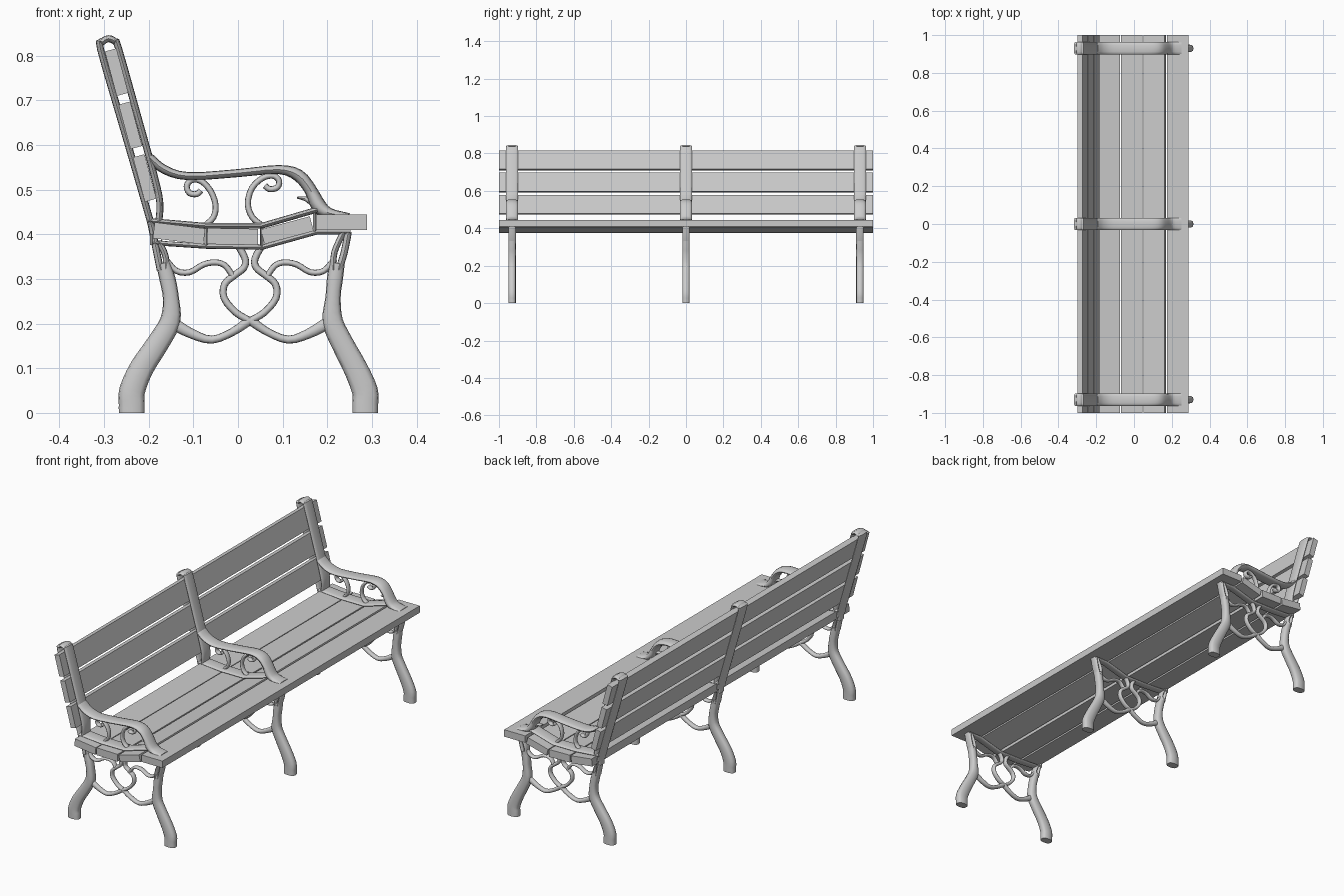
import bpy, bmesh, math
from mathutils import Vector

cube = bpy.data.objects.get("Cube")
if cube:
    bpy.data.objects.remove(cube)

grey = bpy.data.materials.new("plain_grey")
grey.use_nodes = True
colour = (0.6, 0.6, 0.6, 1)
grey.diffuse_color = colour
grey.node_tree.nodes["Principled BSDF"].inputs["Base Color"].default_value = colour


def finish(name, bm):
    bmesh.ops.recalc_face_normals(bm, faces=bm.faces)
    mesh = bpy.data.meshes.new(name)
    bm.to_mesh(mesh)
    bm.free()
    mesh.materials.append(grey)
    obj = bpy.data.objects.new(name, mesh)
    bpy.context.collection.objects.link(obj)
    return obj


def smooth_path(points, steps):
    """Catmull-Rom through (x, z, radius) points."""
    pts = [Vector(p) for p in points]
    pts = [2 * pts[0] - pts[1]] + pts + [2 * pts[-1] - pts[-2]]
    out = []
    for a, b, c, d in zip(pts, pts[1:], pts[2:], pts[3:]):
        for i in range(steps):
            t = i / steps
            out.append(0.5 * (2 * b + (c - a) * t + (2 * a - 5 * b + 4 * c - d) * t * t
                              + (3 * b - a - 3 * c + d) * t ** 3))
    return out + [pts[-2]]


def bar(name, points, half_width, radius=None, steps=3, sides=12, power=0.85):
    """Sweep a rounded section along a path in the xz plane."""
    if radius:
        points = [(x, z, radius) for x, z in points]
    path = smooth_path(points, steps)
    bm = bmesh.new()
    rings = []
    for i, p in enumerate(path):
        q, r = path[max(i - 1, 0)], path[min(i + 1, len(path) - 1)]
        tangent = Vector((r.x - q.x, r.y - q.y)).normalized()
        ring = []
        for k in range(sides):
            a = 2 * math.pi * k / sides
            u, v = (math.copysign(abs(f) ** power, f) for f in (math.cos(a), math.sin(a)))
            ring.append(bm.verts.new((p.x - tangent.y * u * p.z, v * half_width,
                                      p.y + tangent.x * u * p.z)))
        rings.append(ring)
    for a, b in zip(rings, rings[1:]):
        for k in range(sides):
            n = (k + 1) % sides
            bm.faces.new((a[k], a[n], b[n], b[k]))
    bm.faces.new(rings[0])
    bm.faces.new(rings[-1])
    return finish(name, bm)


def slat(name, x, z, length, thick, angle):
    """Plank running the whole bench, tilted about y."""
    bm = bmesh.new()
    bmesh.ops.create_cube(bm, size=1)
    bmesh.ops.scale(bm, vec=(length, 2, thick), verts=bm.verts)
    obj = finish(name, bm)
    obj.location = (x, 0, z)
    obj.rotation_euler.y = -math.radians(angle)


# Planks
slat("back_slat_top", -0.272, 0.763, 0.103, 0.027, 105)
slat("back_slat_middle", -0.241, 0.644, 0.103, 0.027, 105)
slat("back_slat_bottom", -0.209, 0.526, 0.103, 0.027, 105)
slat("seat_slat_rear", -0.132, 0.402, 0.114, 0.036, -7)
slat("seat_slat_inner", -0.012, 0.395, 0.114, 0.036, -1)
slat("seat_slat_outer", 0.110, 0.409, 0.114, 0.034, 15)
slat("seat_slat_front", 0.232, 0.427, 0.114, 0.034, 0)

WIDE, LEG, THIN = 0.033, 0.02, 0.012
parts = []


def add(*args, **kw):
    parts.append(bar(*args, **kw))


# Back loop, armrest and seat straps
add("back_loop", [(-0.19, 0.40), (-0.198, 0.435), (-0.256, 0.635), (-0.308, 0.815),
                  (-0.303, 0.831), (-0.29, 0.838), (-0.276, 0.832), (-0.268, 0.818),
                  (-0.22, 0.648), (-0.187, 0.529), (-0.175, 0.47), (-0.178, 0.42)], WIDE, 0.0078)
add("armrest", [(-0.198, 0.572, .01), (-0.165, 0.545, .01), (-0.11, 0.53, .009),
                (0, 0.537, .009), (0.09, 0.545, .01), (0.135, 0.532, .014),
                (0.162, 0.50, .014), (0.18, 0.465, .017), (0.205, 0.447, .012),
                (0.25, 0.442, .005)], WIDE)
add("armrest_leaf", [(0.132, 0.482, .002), (0.155, 0.478, .006), (0.18, 0.46, .01)], THIN)
add("seat_strap_upper", [(-0.2, 0.43), (-0.073, 0.419), (0.053, 0.419), (0.177, 0.455)],
    WIDE, 0.0065, steps=1)
add("seat_strap_lower", [(-0.19, 0.381), (-0.07, 0.373), (0.055, 0.371), (0.177, 0.405),
                         (0.252, 0.405)], LEG, 0.0055, steps=1)
for x, z in ((-0.193, 0.40), (-0.071, 0.396), (0.053, 0.396), (0.172, 0.43)):
    add("seat_strap_link", [(x, z - 0.024), (x, z + 0.024)], LEG, 0.004, steps=1)

# Legs, each splitting in two below the seat
front = [(0.285, 0, .029), (0.285, 0.02, .029), (0.284, 0.05, .029), (0.263, 0.10, .027),
         (0.234, 0.155, .025), (0.212, 0.205, .023), (0.213, 0.26, .017), (0.217, 0.30, .018),
         (0.222, 0.335, .017)]
rear = [(-0.238, 0, .029), (-0.238, 0.02, .029), (-0.237, 0.05, .029), (-0.216, 0.10, .027),
        (-0.180, 0.155, .025), (-0.152, 0.205, .023), (-0.150, 0.255, .018),
        (-0.158, 0.30, .018), (-0.168, 0.335, .016)]
add("front_leg", front, LEG, power=0.7)
add("rear_leg", rear, LEG, power=0.7)
add("front_leg_fork_outer", [(0.226, 0.32), (0.238, 0.36), (0.247, 0.405)], LEG, 0.008)
add("front_leg_fork_inner", [(0.213, 0.32), (0.216, 0.36), (0.236, 0.405)], LEG, 0.007)
add("rear_leg_fork_outer", [(-0.174, 0.32), (-0.182, 0.36), (-0.194, 0.42)], LEG, 0.008)
add("rear_leg_fork_inner", [(-0.162, 0.32), (-0.162, 0.35), (-0.177, 0.385)], LEG, 0.007)

# Scrolls below the armrest
add("arm_scroll_rear", [(-0.083, 0.498), (-0.092, 0.49), (-0.108, 0.492), (-0.115, 0.507),
                        (-0.105, 0.521), (-0.084, 0.52), (-0.062, 0.498), (-0.05, 0.465),
                        (-0.055, 0.438), (-0.073, 0.42)], THIN, 0.0068)
add("arm_scroll_front", [(0.06, 0.509), (0.071, 0.501), (0.088, 0.505), (0.092, 0.52),
                         (0.079, 0.531), (0.055, 0.526), (0.031, 0.503), (0.022, 0.468),
                         (0.032, 0.438), (0.053, 0.42)], THIN, 0.0068)

# Scrollwork between the legs, mirrored about its own centre line
CENTRE = 0.027
lower = [(0.172, 0.20, .014), (0.13, 0.177, .011), (0.085, 0.164, .009),
         (0.038, 0.182, .009), (0, 0.208, .011)]
vase = [(0, 0.206), (0.032, 0.225), (0.058, 0.257), (0.057, 0.288), (0.035, 0.308),
        (0.014, 0.325), (0.011, 0.345), (0.026, 0.374)]
swirl = [(0.19, 0.345), (0.165, 0.318), (0.135, 0.315), (0.105, 0.332), (0.078, 0.337),
         (0.056, 0.33), (0.038, 0.306)]
for side, label in ((1, "front"), (-1, "rear")):
    add(label + "_stretcher", [(CENTRE + side * x, z, r) for x, z, r in lower], THIN)
    add(label + "_vase_scroll", [(CENTRE + side * x, z) for x, z in vase], THIN, 0.008)
    add(label + "_swirl", [(CENTRE + side * x, z) for x, z in swirl], THIN, 0.0068)

# Smooth the ironwork, then repeat it along the bench
bpy.ops.object.select_all(action='DESELECT')
for obj in parts:
    obj.select_set(True)
bpy.context.view_layer.objects.active = parts[0]
bpy.ops.object.shade_smooth_by_angle(angle=math.radians(50))
for obj in parts:
    for y in (-0.93, 0.93):
        twin = obj.copy()
        twin.location.y = y
        bpy.context.collection.objects.link(twin)
